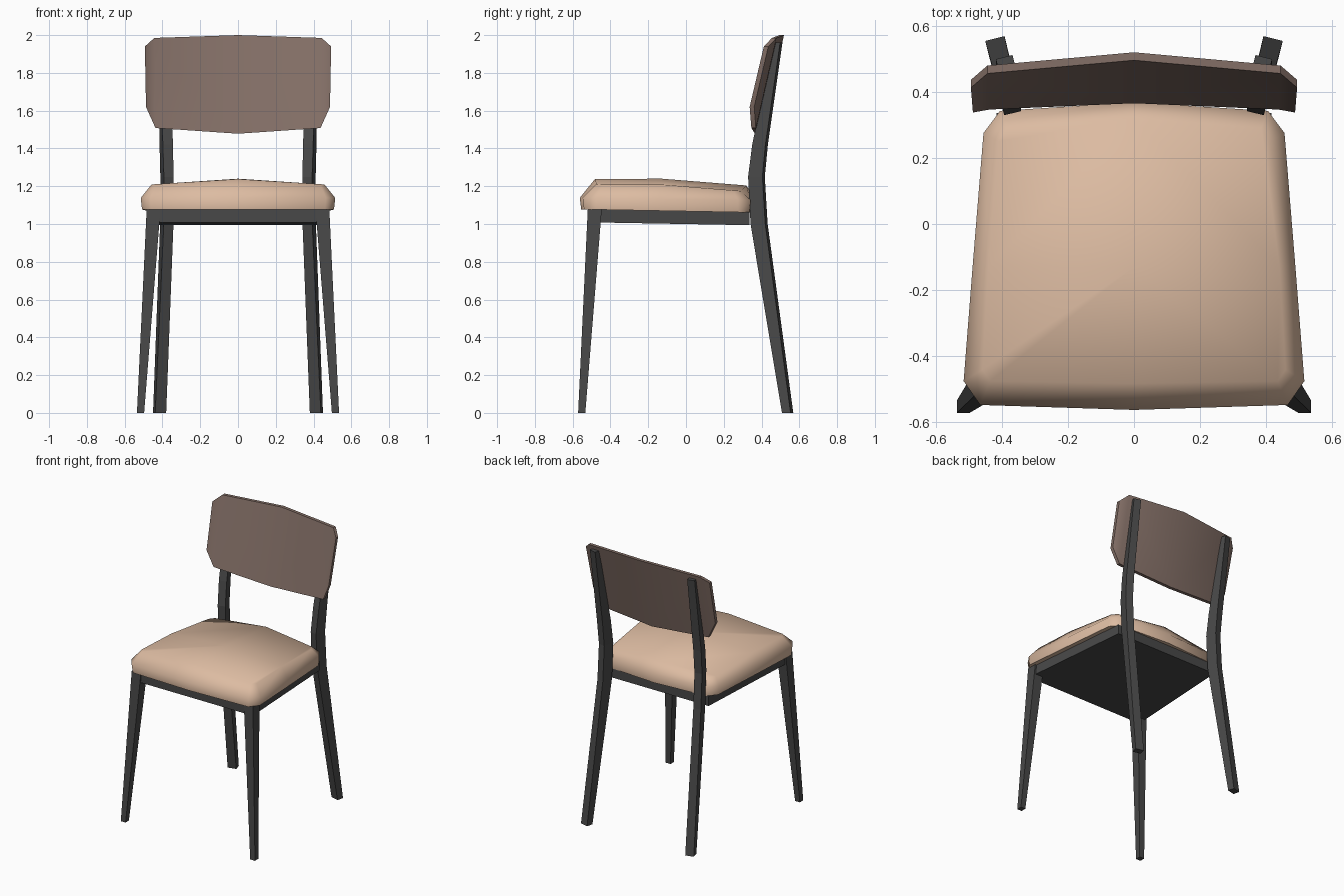
import bpy, bmesh, math

if "Cube" in bpy.data.objects:
    bpy.data.objects.remove(bpy.data.objects["Cube"])


def material(name, color):
    m = bpy.data.materials.new(name)
    m.diffuse_color = (*color, 1)
    m.use_nodes = True
    m.node_tree.nodes["Principled BSDF"].inputs["Base Color"].default_value = m.diffuse_color
    return m


FRAME = material("dark_frame", (0.065, 0.065, 0.065))
TAN = material("tan_fabric", (0.72, 0.50, 0.36))
BROWN = material("brown_fabric", (0.23, 0.16, 0.135))


def finish(name, bm, mat, smooth=None):
    bmesh.ops.recalc_face_normals(bm, faces=bm.faces)
    me = bpy.data.meshes.new(name)
    bm.to_mesh(me)
    bm.free()
    me.materials.append(mat)
    ob = bpy.data.objects.new(name, me)
    bpy.context.collection.objects.link(ob)
    if smooth:
        bpy.ops.object.select_all(action='DESELECT')
        ob.select_set(True)
        bpy.context.view_layer.objects.active = ob
        bpy.ops.object.shade_smooth_by_angle(angle=math.radians(smooth))
    return ob


def loft(rings, closed=True, caps=True):
    """Skin a stack of equal-length rings."""
    bm = bmesh.new()
    vs = [[bm.verts.new(p) for p in r] for r in rings]
    n = len(vs[0])
    for a, b in zip(vs, vs[1:]):
        for i in range(n if closed else n - 1):
            j = (i + 1) % n
            bm.faces.new((a[i], a[j], b[j], b[i]))
    if caps:
        bm.faces.new(vs[0])
        bm.faces.new(vs[-1])
    return bm, vs


def section(x, y, z, width, depth, turn, side):
    c, s = math.cos(turn), math.sin(turn)
    ring = []
    for u, v in ((-1, -1), (1, -1), (1, 1), (-1, 1)):
        u, v = u * width / 2, v * depth / 2
        ring.append((side * (x + u * c + v * s), y - u * s + v * c, z))
    return ring


# Legs: tapered front pair, bent rear posts turned slightly outwards
front_path = [(0.516, -0.552, 0, 0.038, 0.038), (0.447, -0.483, 1.078, 0.073, 0.074)]
rear_path = [(0.415, 0.538, 0, 0.060, 0.047), (0.377, 0.387, 1.0, 0.053, 0.080),
             (0.376, 0.373, 1.25, 0.053, 0.078), (0.380, 0.392, 1.42, 0.055, 0.072),
             (0.388, 0.487, 1.96, 0.052, 0.036)]
for side, label in ((1, "right"), (-1, "left")):
    for name, path, turn in (("front_leg", front_path, 0), ("rear_leg", rear_path, math.radians(14))):
        bm, _ = loft([section(*p, turn, side) for p in path])
        finish(f"{name}_{label}", bm, FRAME)

# Seat frame: tapered slab under the cushion
plan = [(-0.478, -0.515), (0.478, -0.515), (0.415, 0.335), (-0.415, 0.335)]
bm, _ = loft([[(x, y, 0.998 - 0.018 * (y - 0.1)) for x, y in plan],
              [(x, y, 1.078 - 0.018 * (y + 0.5)) for x, y in plan]])
finish("seat_frame", bm, FRAME)


def mirror_ring(half):
    """Half outline runs from front centre to rear centre on the right."""
    return half + [(-x, y, z) for x, y, z in reversed(half[1:-1])]


# Seat cushion: three rings plus a crowned top folded on the centre line
low = [(0, -0.555), (0.46, -0.54), (0.508, -0.475), (0.482, -0.13), (0.45, 0.275), (0.40, 0.335), (0, 0.362)]
mid = [(0, -0.562), (0.465, -0.547), (0.515, -0.475), (0.488, -0.13), (0.455, 0.275), (0.405, 0.342), (0, 0.368)]
top = [(0, -0.482, 1.238), (0.435, -0.475, 1.211), (0.458, -0.44, 1.209), (0.44, -0.13, 1.209),
       (0.41, 0.25, 1.178), (0.385, 0.29, 1.175), (0, 0.32, 1.204)]
bottom_z = lambda y: 1.077 - 0.019 * (y + 0.5)
bm, vs = loft([mirror_ring([(x, y, bottom_z(y)) for x, y in low]),
               mirror_ring([(x, y, 1.138 - 0.015 * (y + 0.5)) for x, y in mid]),
               mirror_ring(top)], caps=False)
bm.faces.new(vs[0])
t = vs[-1]
centre = bm.verts.new((0, -0.13, 1.240))
for a, b, c, d, m in ((t[0], t[1], t[2], t[3], t[6]), (t[0], t[11], t[10], t[9], t[6])):
    bm.faces.new((a, b, c, d, centre))
bm.faces.new((centre, t[3], t[4], t[5], t[6]))
bm.faces.new((centre, t[9], t[8], t[7], t[6]))
finish("seat_cushion", bm, TAN, 62)

# Backrest: clipped-corner panel, folded at the centre and leaning back
half = [(0, 0.365, 1.478), (0.437, 0.346, 1.508), (0.487, 0.337, 1.62),
        (0.493, 0.412, 1.94), (0.443, 0.455, 1.985), (0, 0.495, 2.0)]
bm = bmesh.new()
for s in (1, -1):
    front, back = [[bm.verts.new((s * x, y + t, z)) for x, y, z in half] for t in (0, 0.024)]
    for ring in (front, back):
        for i in range(2):
            bm.faces.new((ring[i], ring[i + 1], ring[4 - i], ring[5 - i]))
    for i in range(5):
        bm.faces.new((front[i], front[i + 1], back[i + 1], back[i]))
bmesh.ops.remove_doubles(bm, verts=bm.verts, dist=0.0005)
finish("backrest", bm, BROWN, 40)
